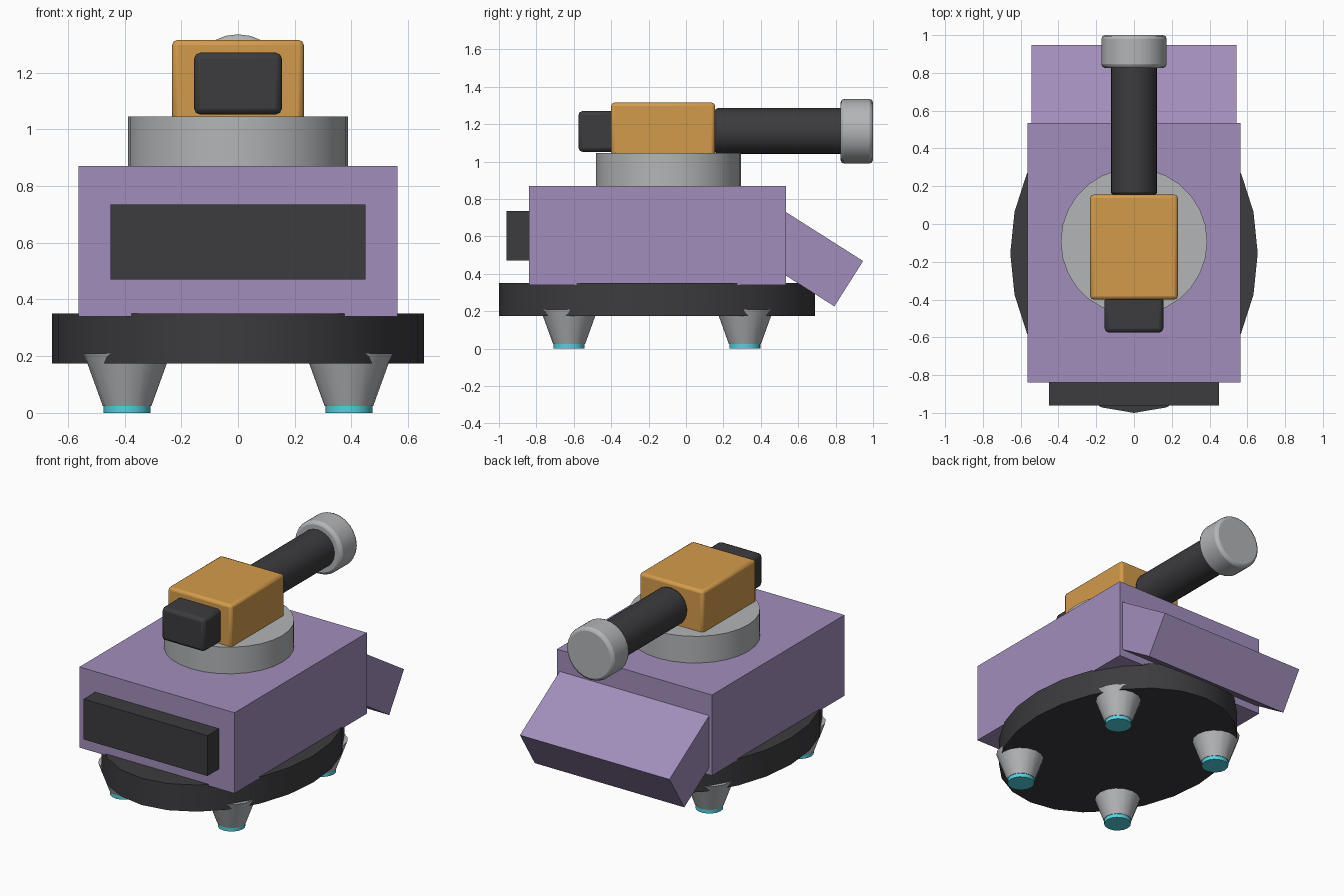
import bpy, math
from mathutils import Vector

if "Cube" in bpy.data.objects:
    bpy.data.objects.remove(bpy.data.objects["Cube"])


def material(name, r, g, b):
    m = bpy.data.materials.new(name)
    m.diffuse_color = (r, g, b, 1)
    m.use_nodes = True
    m.node_tree.nodes["Principled BSDF"].inputs["Base Color"].default_value = m.diffuse_color
    return m


PURPLE = material("purple", 0.36, 0.27, 0.50)
DARK = material("dark", 0.045, 0.045, 0.05)
ORANGE = material("orange", 0.65, 0.33, 0.07)
CYAN = material("cyan", 0.08, 0.65, 0.75)
GREY = material("grey", 0.45, 0.46, 0.47)


def finish(name, mat, bevel=0, smooth=False):
    ob = bpy.context.object
    ob.name = name
    bpy.ops.object.transform_apply(location=False, rotation=True, scale=True)
    ob.data.materials.append(mat)
    if bevel:
        mod = ob.modifiers.new("bevel", 'BEVEL')
        mod.width, mod.segments, mod.limit_method = bevel, 2, 'ANGLE'
        mod.angle_limit = math.radians(40)
    if smooth:
        bpy.ops.object.shade_smooth_by_angle(angle=math.radians(35))
    return ob


def box(name, mat, lo, hi, bevel=0):
    lo, hi = Vector(lo), Vector(hi)
    bpy.ops.mesh.primitive_cube_add(size=1, location=(lo + hi) / 2)
    bpy.context.object.scale = hi - lo
    return finish(name, mat, bevel, bevel > 0)


def drum(name, mat, loc, r, depth, r2=None, sides=24, sy=1, rot=(0, 0, 0), bevel=0):
    bpy.ops.mesh.primitive_cone_add(vertices=sides, radius1=r, radius2=r if r2 is None else r2,
                                    depth=depth, location=loc, rotation=rot)
    bpy.context.object.scale = (1, sy, 1)
    return finish(name, mat, bevel, True)


# Oval hover base
drum("base_disc", DARK, (0, -0.155, 0.2625), 0.655, 0.175, sy=0.845 / 0.655)

# Four tapered thrusters with glowing tips
for sx, side in ((-1, "left"), (1, "right")):
    for y, end in ((-0.625, "front"), (0.315, "back")):
        drum(f"thruster_{end}_{side}", GREY, (sx * 0.391, y, 0.1175), 0.086, 0.185, r2=0.153, sides=16)
        drum(f"thruster_tip_{end}_{side}", CYAN, (sx * 0.391, y, 0.02), 0.083, 0.04, sides=16)

# Hull, engine block and sloped plate
box("hull", PURPLE, (-0.563, -0.84, 0.34), (0.563, 0.535, 0.87))
box("engine_block", DARK, (-0.45, -0.96, 0.47), (0.45, -0.80, 0.735))
tilt = math.atan2(0.26, 0.41)
along = Vector((0, math.cos(tilt), -math.sin(tilt)))
down = Vector((0, -math.sin(tilt), -math.cos(tilt)))
length, thick = 0.56, 0.287
centre = Vector((0, 0.947, 0.468)) - along * length / 2 + down * thick / 2
bpy.ops.mesh.primitive_cube_add(size=1, location=centre, rotation=(-tilt, 0, 0))
bpy.context.object.scale = (1.086, length, thick)
finish("sloped_plate", PURPLE)

# Turret
drum("turret_ring", GREY, (0, -0.093, 0.955), 0.388, 0.18, sides=28)
box("turret_housing", ORANGE, (-0.232, -0.40, 1.02), (0.232, 0.155, 1.315), 0.018)
box("turret_counterweight", DARK, (-0.155, -0.575, 1.052), (0.155, -0.38, 1.27), 0.022)

# Gun barrel and muzzle
quarter = (-math.pi / 2, 0, 0)
drum("barrel", DARK, (0, 0.5, 1.162), 0.123, 0.69, rot=quarter, bevel=0.015)
drum("muzzle", GREY, (0, 0.913, 1.162), 0.173, 0.174, rot=quarter, bevel=0.02)
